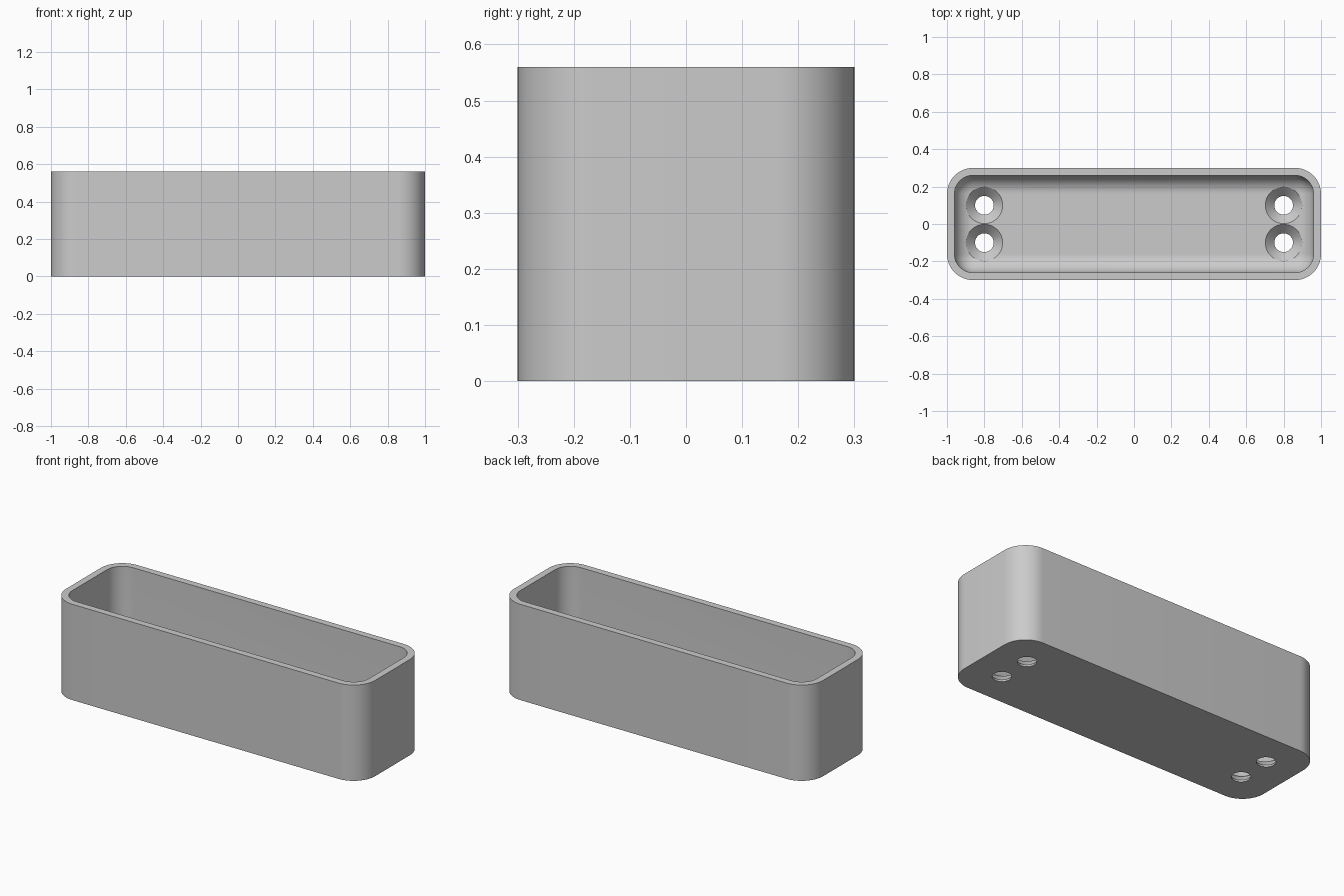
import bpy
import bmesh
from math import sin, cos, pi, radians

LENGTH, WIDTH, HEIGHT = 2.0, 0.6, 0.56
WALL, FLOOR = 0.04, 0.06
CORNER, FILLET = 0.14, 0.1
STEPS = 16

cube = bpy.data.objects.get("Cube")
if cube:
    bpy.data.objects.remove(cube, do_unlink=True)

grey = bpy.data.materials.new("light_grey")
grey.use_nodes = True
grey.diffuse_color = (0.6, 0.6, 0.6, 1)
grey.node_tree.nodes["Principled BSDF"].inputs["Base Color"].default_value = (0.6, 0.6, 0.6, 1)


def rounded_ring(bm, inset, z):
    """Rounded rectangle, moved inwards by inset."""
    r = max(CORNER - inset, 0.0005)
    cx, cy = LENGTH / 2 - CORNER, WIDTH / 2 - CORNER
    ring = []
    for q, (sx, sy) in enumerate(((1, 1), (-1, 1), (-1, -1), (1, -1))):
        for i in range(STEPS + 1):
            a = (q + i / STEPS) * pi / 2
            ring.append(bm.verts.new((sx * cx + r * cos(a), sy * cy + r * sin(a), z)))
    return ring


def circle_ring(bm, x, y, r, z, n=48):
    return [bm.verts.new((x + r * cos(2 * pi * i / n), y + r * sin(2 * pi * i / n), z))
            for i in range(n)]


def skin(bm, rings):
    """Bridge rings in order and cap both ends."""
    for a, b in zip(rings, rings[1:]):
        for i in range(len(a)):
            j = (i + 1) % len(a)
            bm.faces.new((a[i], a[j], b[j], b[i]))
    bm.faces.new(rings[0][::-1])
    bm.faces.new(rings[-1])


def make_object(name, bm):
    bmesh.ops.recalc_face_normals(bm, faces=bm.faces)
    mesh = bpy.data.meshes.new(name)
    bm.to_mesh(mesh)
    bm.free()
    obj = bpy.data.objects.new(name, mesh)
    mesh.materials.append(grey)
    bpy.context.collection.objects.link(obj)
    return obj


# Open tray: outer wall, rim, inner wall, filleted floor
bm = bmesh.new()
rings = [rounded_ring(bm, 0, 0), rounded_ring(bm, 0, HEIGHT), rounded_ring(bm, WALL, HEIGHT)]
for i in range(STEPS + 1):
    a = i / STEPS * pi / 2
    rings.append(rounded_ring(bm, WALL + FILLET * (1 - cos(a)), FLOOR + FILLET * (1 - sin(a))))
skin(bm, rings)
bmesh.ops.remove_doubles(bm, verts=bm.verts, dist=0.0008)
tray = make_object("tray", bm)

# Countersunk screw holes
bm = bmesh.new()
for x in (-0.8, 0.8):
    for y in (-0.1, 0.1):
        profile = ((0.05, -0.05), (0.05, 0.01), (0.098, FLOOR), (0.098, 0.3))
        skin(bm, [circle_ring(bm, x, y, r, z) for r, z in profile])
cutter = make_object("screw_hole_cutter", bm)
cutter.hide_render = True

cut = tray.modifiers.new("screw_holes", "BOOLEAN")
cut.operation = "DIFFERENCE"
cut.solver = "EXACT"
cut.object = cutter
bpy.ops.object.select_all(action="DESELECT")
bpy.context.view_layer.objects.active = tray
tray.select_set(True)
bpy.ops.object.modifier_apply(modifier=cut.name)
bpy.data.objects.remove(cutter, do_unlink=True)
bpy.ops.object.shade_smooth_by_angle(angle=radians(30))
